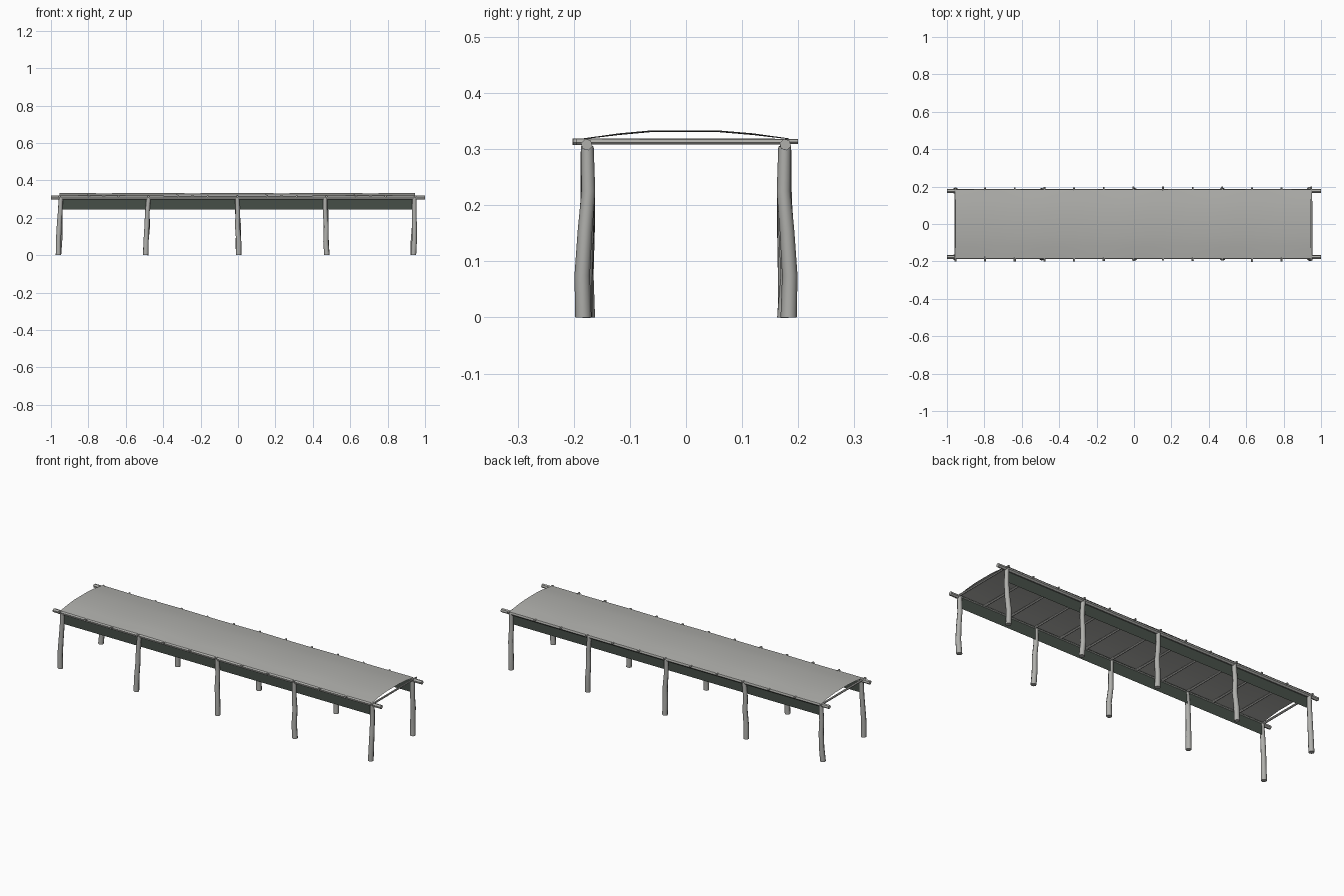
import bpy, math, random
from mathutils import Vector

if "Cube" in bpy.data.objects:
    bpy.data.objects.remove(bpy.data.objects["Cube"])

random.seed(4)


def mat(name, rgb):
    m = bpy.data.materials.new(name)
    m.diffuse_color = (*rgb, 1)
    m.use_nodes = True
    m.node_tree.nodes["Principled BSDF"].inputs["Base Color"].default_value = m.diffuse_color
    return m


WOOD = mat("weathered wood", (0.43, 0.43, 0.41))
CLOTH = mat("pale canvas", (0.43, 0.43, 0.41))
GREEN = mat("dark green cloth", (0.062, 0.078, 0.064))


def add(name, verts, faces, material, angle=40):
    me = bpy.data.meshes.new(name)
    me.from_pydata(verts, [], faces)
    me.materials.append(material)
    ob = bpy.data.objects.new(name, me)
    bpy.context.collection.objects.link(ob)
    bpy.ops.object.select_all(action='DESELECT')
    bpy.context.view_layer.objects.active = ob
    ob.select_set(True)
    bpy.ops.object.shade_smooth_by_angle(angle=math.radians(angle))
    return ob


def pole(name, pts, r0, r1, n=8, angle=50):
    """Tapered pole with n sides through the given points."""
    pts = [Vector(p) for p in pts]
    d = (pts[-1] - pts[0]).normalized()
    u = d.orthogonal().normalized()
    w = d.cross(u)
    verts, faces = [], []
    for i, p in enumerate(pts):
        r = r0 + (r1 - r0) * i / (len(pts) - 1)
        for k in range(n):
            a = 2 * math.pi * k / n
            verts.append(p + r * (math.cos(a) * u + math.sin(a) * w))
    for i in range(len(pts) - 1):
        for k in range(n):
            a, b = i * n + k, i * n + (k + 1) % n
            faces.append((a, b, b + n, a + n))
    faces.append(tuple(range(n))[::-1])
    faces.append(tuple(range(len(verts) - n, len(verts))))
    return add(name, verts, faces, WOOD, angle)


def sheet(name, rows, material):
    """Cloth surface from equal rows of points."""
    n = len(rows[0])
    faces = [(i * n + k, (i + 1) * n + k, (i + 1) * n + k + 1, i * n + k + 1)
             for i in range(len(rows) - 1) for k in range(n - 1)]
    return add(name, [p for r in rows for p in r], faces, material)


# Crooked posts, two rows of five
base_x = [-0.96, -0.493, 0.003, 0.475, 0.938]
top_x = [-0.947, -0.478, -0.004, 0.466, 0.943]
heights = [0, 0.075, 0.155, 0.225, 0.305]
bends = [0.007, 0.009, 0.004, -0.002, 0.0]
for s, side in ((-1, "front"), (1, "back")):
    for i in range(5):
        pts = []
        for z, b in zip(heights, bends):
            t = z / 0.305
            jit = random.uniform(-0.004, 0.004) if 0 < z < 0.3 else 0
            k = 1 if i == 4 else random.uniform(-0.2, 1)
            pts.append((base_x[i] * (1 - t) + top_x[i] * t + jit,
                        s * (0.176 + b * k), z))
        pole(f"{side}_post_{i + 1}", pts, 0.0145, 0.0115)

    # Long beam on each row
    pole(f"{side}_beam", [(-1, s * 0.177, 0.308), (0, s * 0.177, 0.307),
                          (1, s * 0.177, 0.308)], 0.0105, 0.0105, 6)

    # Hanging side cloth just inside the posts
    rows = [[(-0.95 + 1.885 * i / 12, s * 0.168, z) for z in (0.243, 0.312)]
            for i in range(13)]
    if s > 0:
        rows.reverse()
    sheet(f"{side}_side_cloth", rows, GREEN)

# Cross poles carrying the canopy
for i in range(13):
    x = -0.955 + 1.903 * i / 12
    e = random.uniform(-0.003, 0.003)
    pole(f"cross_pole_{i + 1}", [(x, -0.199 + e, 0.3135), (x, 0.197 + e, 0.3135)],
         0.006, 0.005, 6)

# Arched canopy cloth, sagging slightly between posts
rows = []
for i in range(25):
    x = -0.955 + 1.9 * i / 24
    sag = 0.003 * (1 - math.cos(2 * math.pi * i / 6)) / 2
    rows.append([(x, y, z - sag * f) for y, z, f in (
        (-0.184, 0.319, 0.5), (-0.12, 0.328, 1), (-0.06, 0.3335, 1),
        (0.0, 0.3335, 1), (0.055, 0.3335, 1), (0.12, 0.328, 1),
        (0.184, 0.319, 0.5))])
sheet("canopy", rows, CLOTH)
